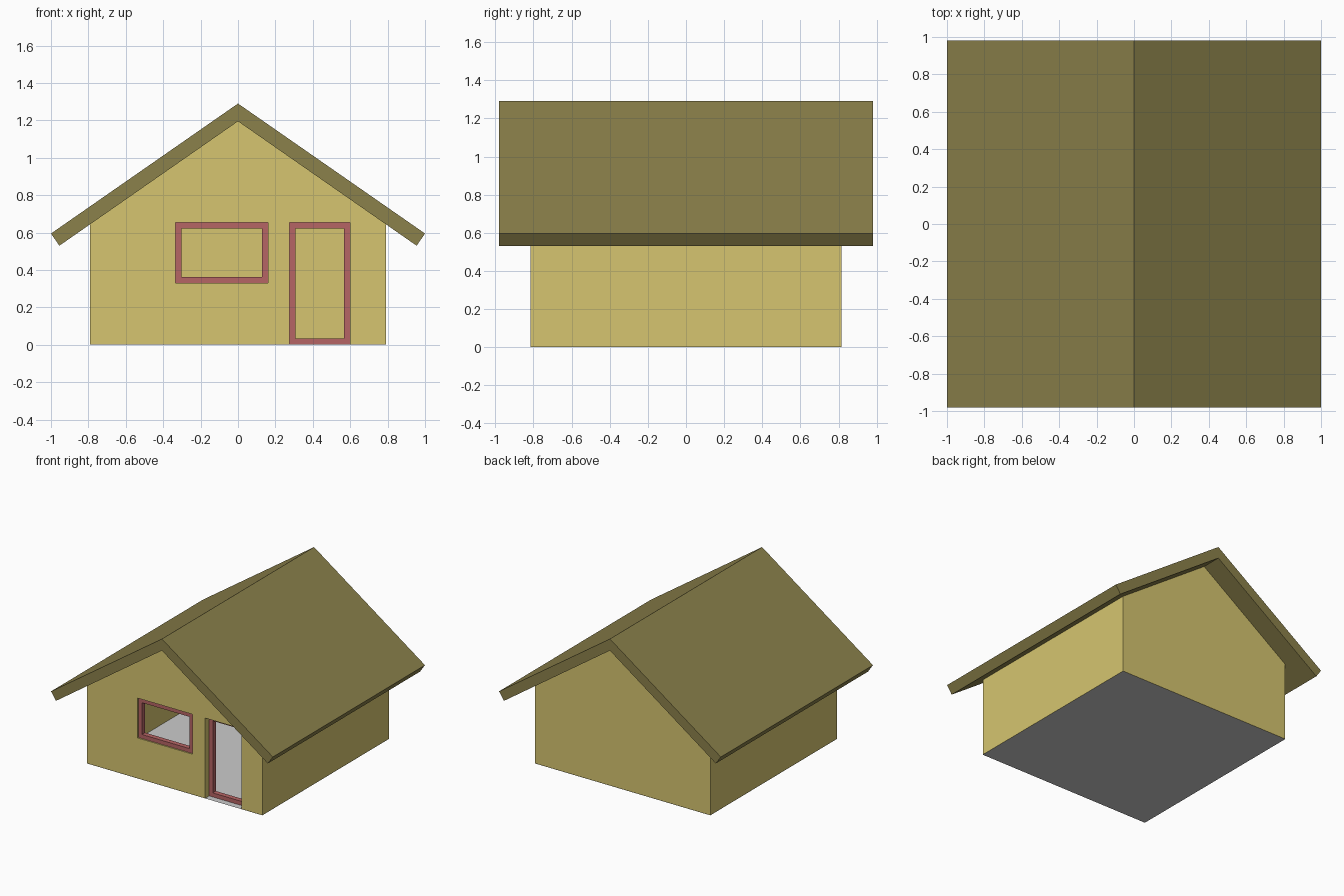
import bpy, bmesh

if "Cube" in bpy.data.objects:
    bpy.data.objects.remove(bpy.data.objects["Cube"])


def material(name, rgb):
    m = bpy.data.materials.new(name)
    m.diffuse_color = (*rgb, 1)
    m.use_nodes = True
    m.node_tree.nodes["Principled BSDF"].inputs["Base Color"].default_value = m.diffuse_color
    return m


WALL = material("wall_paint", (0.67, 0.56, 0.16))
ROOF = material("roof_covering", (0.26, 0.22, 0.07))
TRIM = material("trim_paint", (0.47, 0.13, 0.13))


def finish(name, bm, mat=None):
    bmesh.ops.recalc_face_normals(bm, faces=bm.faces)
    me = bpy.data.meshes.new(name)
    bm.to_mesh(me)
    bm.free()
    ob = bpy.data.objects.new(name, me)
    bpy.context.collection.objects.link(ob)
    if mat:
        me.materials.append(mat)
    return ob


def prism(name, profile, y0, y1, mat=None):
    """Extrude an x-z outline from y0 to y1."""
    bm = bmesh.new()
    face = bm.faces.new([bm.verts.new((x, y0, z)) for x, z in profile])
    new = bmesh.ops.extrude_face_region(bm, geom=[face])["geom"]
    bmesh.ops.translate(bm, vec=(0, y1 - y0, 0),
                        verts=[g for g in new if isinstance(g, bmesh.types.BMVert)])
    return finish(name, bm, mat)


def rect(x0, x1, z0, z1):
    return [(x0, z0), (x1, z0), (x1, z1), (x0, z1)]


def frame(name, x0, x1, z0, z1, y0, y1, w=0.033):
    """Rectangular ring with border width w."""
    bm = bmesh.new()
    outline = rect(x0, x1, z0, z1)
    hole = rect(x0 + w, x1 - w, z0 + w, z1 - w)
    loops = [[bm.verts.new((x, y, z)) for x, z in pts]
             for pts, y in ((outline, y0), (hole, y0), (hole, y1), (outline, y1))]
    for k in range(4):
        a, b = loops[k], loops[(k + 1) % 4]
        for i in range(4):
            j = (i + 1) % 4
            bm.faces.new((a[i], a[j], b[j], b[i]))
    return finish(name, bm, TRIM)


def cut(ob, cutter):
    mod = ob.modifiers.new(cutter.name, 'BOOLEAN')
    mod.operation = 'DIFFERENCE'
    mod.solver = 'EXACT'
    mod.object = cutter
    cutter.hide_render = True
    cutter.hide_viewport = True


HW, HL, T = 0.79, 0.815, 0.06          # wall half width, half length, thickness
DOOR = (0.275, 0.60, 0.002, 0.655)
WINDOW = (-0.335, 0.16, 0.33, 0.655)

# hollow gabled walls, open under the roof
walls = prism("walls", [(-HW, 0.001), (HW, 0.001), (HW, 0.645), (0, 1.195), (-HW, 0.645)],
              -HL, HL, WALL)
cut(walls, prism("room_cutter", rect(-HW + T, HW - T, -0.2, 1.6), -HL + T, HL - T, WALL))
cut(walls, prism("door_cutter", rect(DOOR[0], DOOR[1], -0.2, DOOR[3]), -1, -0.6, WALL))
cut(walls, prism("window_cutter", rect(*WINDOW), -1, -0.6, WALL))

# door and window trim
frame("door_frame", *DOOR, -HL + 0.05, -HL + 0.09)
frame("window_frame", *WINDOW, -HL + 0.01, -HL + 0.05)

# folded roof slab
right = [(1.0, 0.595), (0.955, 0.53)]
left = [(-x, z) for x, z in reversed(right)]
prism("roof", [(0, 1.29), *right, (0, 1.195), *left], -0.98, 0.98, ROOF)

# floor sheet
bm = bmesh.new()
bm.faces.new([bm.verts.new((x, y, 0)) for x, y in rect(-HW, HW, -HL, HL)])
finish("floor", bm)
